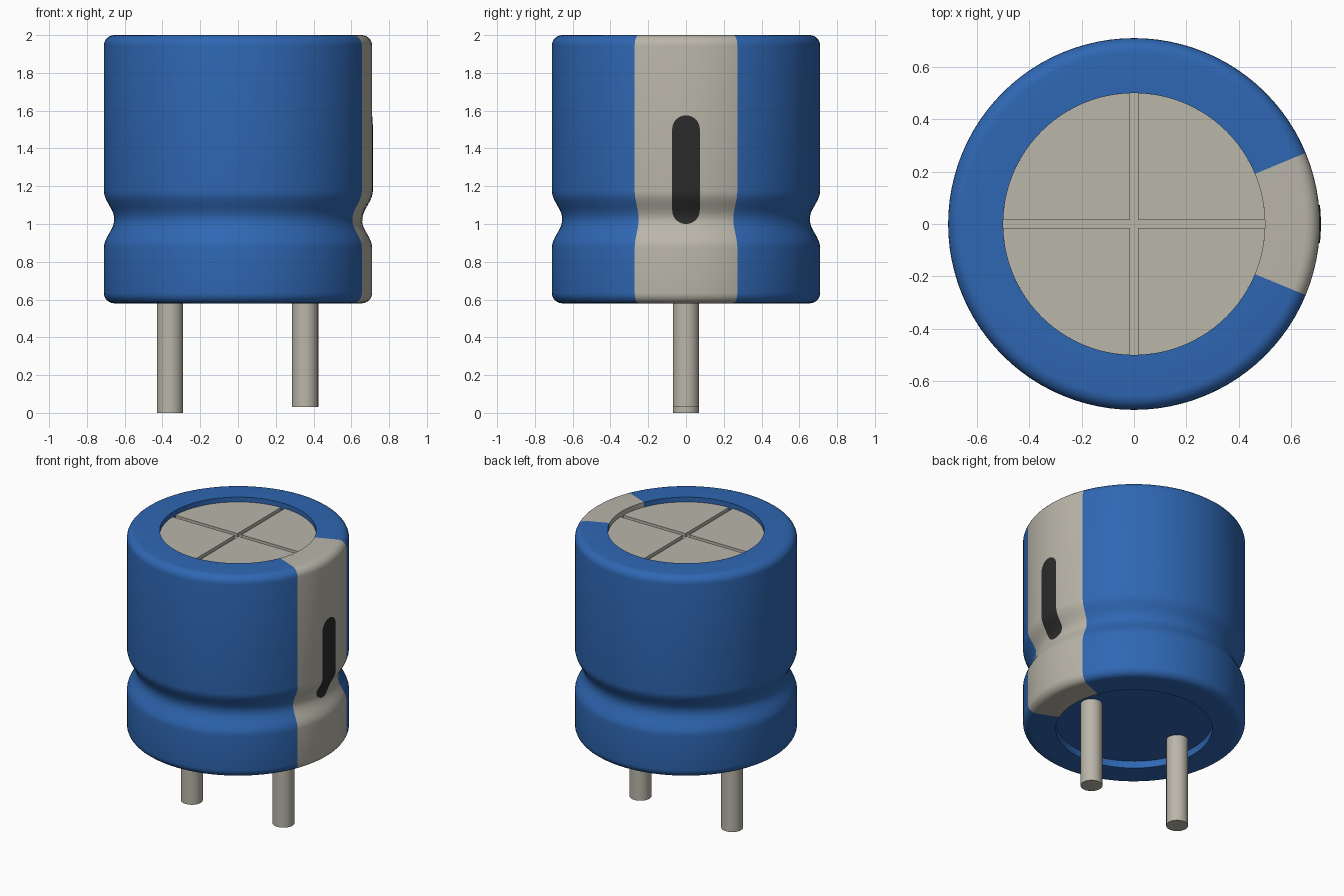
import bpy, bmesh, math
from mathutils import Vector

default = bpy.data.objects.get("Cube")
if default:
    bpy.data.objects.remove(default, do_unlink=True)


def material(name, rgb):
    m = bpy.data.materials.new(name)
    m.use_nodes = True
    m.diffuse_color = (*rgb, 1)
    m.node_tree.nodes["Principled BSDF"].inputs["Base Color"].default_value = (*rgb, 1)
    return m


blue = material("sleeve blue", (0.028, 0.135, 0.45))
grey = material("warm grey", (0.49, 0.465, 0.4))
black = material("mark black", (0.024, 0.024, 0.024))


def finish(name, bm, mats, angle=35):
    bmesh.ops.recalc_face_normals(bm, faces=bm.faces)
    mesh = bpy.data.meshes.new(name)
    bm.to_mesh(mesh)
    bm.free()
    for m in mats:
        mesh.materials.append(m)
    ob = bpy.data.objects.new(name, mesh)
    bpy.context.collection.objects.link(ob)
    bpy.ops.object.select_all(action="DESELECT")
    ob.select_set(True)
    bpy.context.view_layer.objects.active = ob
    bpy.ops.object.shade_smooth_by_angle(angle=math.radians(angle))
    return ob


R, OPENING, BOTTOM, TOP = 0.71, 0.5, 0.58, 2.0
NECK, NECK_HALF, NECK_DEPTH = 1.025, 0.15, 0.055


def wall_radius(z):
    """Sleeve radius with the crimped neck."""
    t = min(abs(z - NECK) / NECK_HALF, 1)
    return R - NECK_DEPTH * (0.5 + 0.5 * math.cos(math.pi * t))


# Sleeve: lathed can with rounded rims, recessed ends and a polarity stripe
ROUND, STEPS = 0.055, 6
corner = [(ROUND * math.sin(a), ROUND * math.cos(a))
          for a in (math.pi / 2 * i / STEPS for i in range(STEPS + 1))]
profile = [(0, 0.63), (OPENING, 0.63), (OPENING, BOTTOM)]
profile += [(R - ROUND + dx, BOTTOM + ROUND - dz) for dx, dz in corner]
neck_z = [NECK - NECK_HALF + 2 * NECK_HALF * i / 16 for i in range(17)]
profile += [(wall_radius(z), z) for z in neck_z]
profile += [(R - ROUND + dx, TOP - ROUND + dz) for dx, dz in reversed(corner)]
profile += [(OPENING, TOP), (OPENING, 1.945), (0, 1.945)]

bm = bmesh.new()
verts = [bm.verts.new((r, 0, z)) for r, z in profile]
edges = [bm.edges.new(pair) for pair in zip(verts, verts[1:])]
bmesh.ops.spin(bm, geom=verts + edges, cent=(0, 0, 0), axis=(0, 0, 1),
               angle=math.tau, steps=96)
bmesh.ops.remove_doubles(bm, verts=bm.verts, dist=0.0005)
for f in bm.faces:
    c = f.calc_center_median()
    if c.xy.length < OPENING - 0.02:
        f.material_index = int(c.z > 1)
    else:
        f.material_index = int(abs(math.atan2(c.y, c.x)) < math.pi / 8)
finish("sleeve", bm, [blue, grey])

# Top cap: four quarter plates separated by the vent cross
GAP = 0.015
bm = bmesh.new()
start = math.asin(GAP / OPENING)
for q in range(4):
    pts = [(GAP, GAP)]
    for i in range(25):
        a = start + (math.pi / 2 - 2 * start) * i / 24
        pts.append((OPENING * math.cos(a), OPENING * math.sin(a)))
    ca, sa = round(math.cos(q * math.pi / 2)), round(math.sin(q * math.pi / 2))
    face = bm.faces.new([bm.verts.new((x * ca - y * sa, x * sa + y * ca, 1.944))
                         for x, y in pts])
    new = bmesh.ops.extrude_face_region(bm, geom=[face])["geom"]
    bmesh.ops.translate(bm, vec=Vector((0, 0, 0.022)),
                        verts=[v for v in new if isinstance(v, bmesh.types.BMVert)])
finish("vent_cap", bm, [grey])

# Minus mark: rounded strip that follows the sleeve
HALF, LOW, HIGH = 0.073, 1.0, 1.575
levels = [HALF * (1 - math.cos(math.pi / 2 * i / 10)) for i in range(11)]
zs = [LOW + d for d in levels]
span = HIGH - LOW - 2 * HALF
zs += [LOW + HALF + span * i / 24 for i in range(1, 24)]
zs += [HIGH - d for d in reversed(levels)]
bm = bmesh.new()
rows = []
for z in zs:
    end = max(LOW + HALF - z, z - HIGH + HALF, 0)
    w = max(math.sqrt(max(HALF ** 2 - end ** 2, 0)), 0.001)
    ys = [w * (i / 4 - 1) for i in range(9)]
    rows.append([bm.verts.new((math.sqrt((wall_radius(z) + 0.004) ** 2 - y * y), y, z))
                 for y in ys])
for a, b in zip(rows, rows[1:]):
    for i in range(8):
        bm.faces.new((a[i], a[i + 1], b[i + 1], b[i]))
finish("minus_mark", bm, [black])

# Lead pins of unequal length
for name, x, foot in (("right_pin", -0.36, 0), ("left_pin", 0.355, 0.03)):
    bm = bmesh.new()
    bmesh.ops.create_cone(bm, cap_ends=True, segments=32, radius1=0.07, radius2=0.07,
                          depth=0.66 - foot)
    bmesh.ops.translate(bm, verts=bm.verts, vec=Vector((x, 0, (0.66 + foot) / 2)))
    finish(name, bm, [grey])
